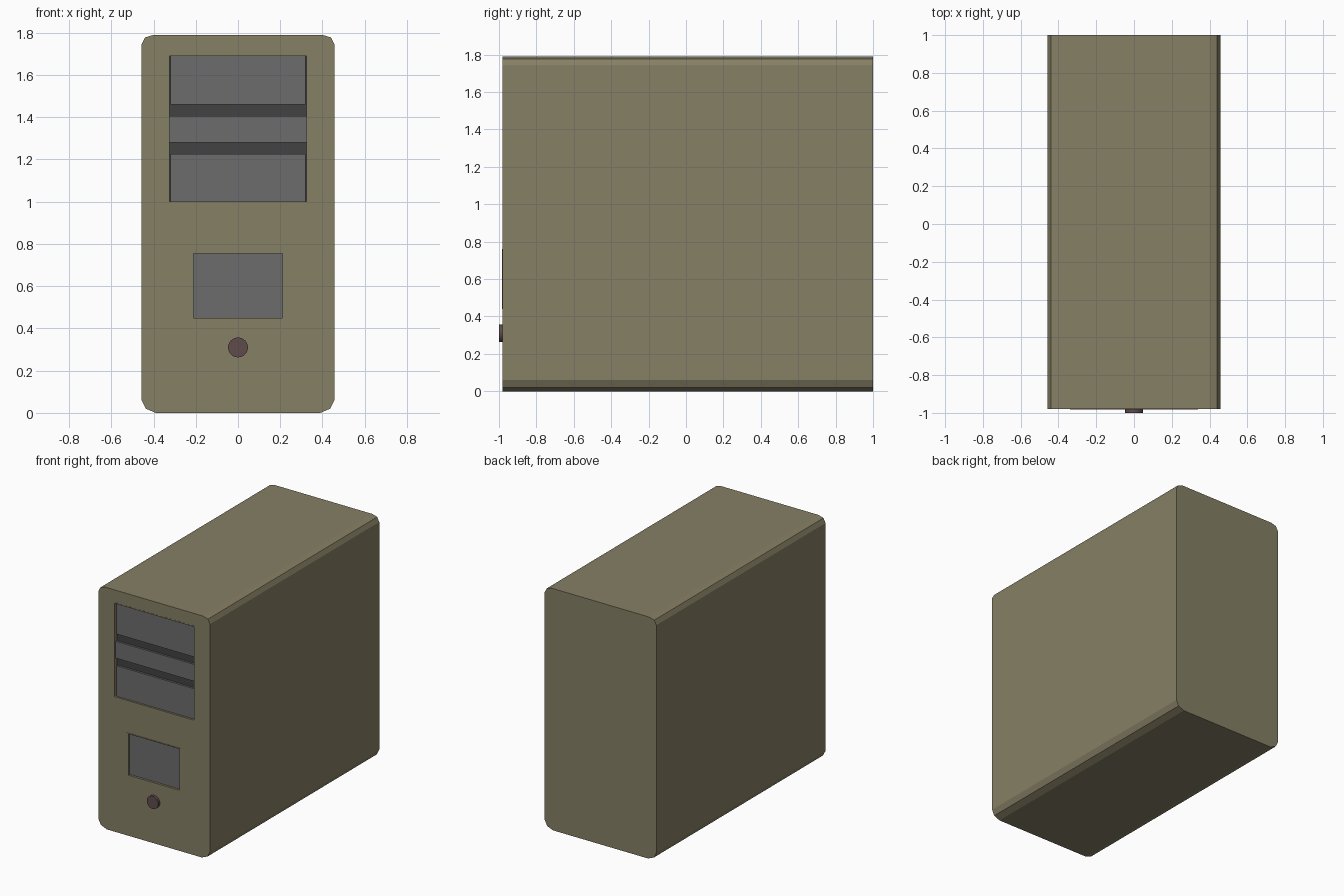
import bpy, bmesh, math

if "Cube" in bpy.data.objects:
    bpy.data.objects.remove(bpy.data.objects["Cube"])

FRONT, BACK = -0.98, 1.0


def material(name, rgb):
    m = bpy.data.materials.new(name)
    m.diffuse_color = (*rgb, 1)
    m.use_nodes = True
    m.node_tree.nodes["Principled BSDF"].inputs["Base Color"].default_value = m.diffuse_color
    return m


OLIVE = material("olive_shell", (0.24, 0.215, 0.13))
GREY = material("grey_panel", (0.15, 0.15, 0.155))
DARK = material("dark_slot", (0.055, 0.055, 0.055))
BROWN = material("button_brown", (0.115, 0.07, 0.07))


def prism(name, points, y0, y1, mat):
    """Extrude an (x, z) outline along y."""
    bm = bmesh.new()
    face = bm.faces.new([bm.verts.new((x, y0, z)) for x, z in points])
    ext = bmesh.ops.extrude_face_region(bm, geom=[face])["geom"]
    verts = [g for g in ext if isinstance(g, bmesh.types.BMVert)]
    bmesh.ops.translate(bm, verts=verts, vec=(0, y1 - y0, 0))
    bmesh.ops.recalc_face_normals(bm, faces=bm.faces)
    me = bpy.data.meshes.new(name)
    bm.to_mesh(me)
    bm.free()
    me.materials.append(mat)
    ob = bpy.data.objects.new(name, me)
    bpy.context.collection.objects.link(ob)
    return ob


def box(name, w, z0, z1, y0, y1, mat):
    return prism(name, [(-w, z0), (w, z0), (w, z1), (-w, z1)], y0, y1, mat)


def cut(target, cutter):
    mod = target.modifiers.new("cut", 'BOOLEAN')
    mod.operation, mod.solver, mod.object = 'DIFFERENCE', 'EXACT', cutter
    bpy.context.view_layer.objects.active = target
    bpy.ops.object.modifier_apply(modifier=mod.name)
    bpy.data.objects.remove(cutter)


# Case shell: outline with two-step chamfered corners, mirrored in x
half = [(0.39, 0), (0.437, 0.02), (0.457, 0.06),
        (0.457, 1.745), (0.44, 1.778), (0.40, 1.79)]
case = prism("case", half + [(-x, z) for x, z in reversed(half)], FRONT, BACK, OLIVE)

# Openings with thin rims: name, half width, z range, rim width, rim height
for name, w, z0, z1, rim, lift in (("drive_bay", 0.325, 1.0, 1.69, 0.014, 0.001),
                                   ("lower_bay", 0.21, 0.45, 0.755, 0.01, 0.003)):
    cut(case, box("cutter", w, z0, z1, FRONT - 0.1, FRONT + 0.04, OLIVE))
    frame = box(name + "_frame", w + rim, z0 - rim, z1 + rim * 0.6,
                FRONT - lift, FRONT + 0.01, OLIVE)
    cut(frame, box("cutter", w, z0, z1, FRONT - 0.1, FRONT + 0.1, OLIVE))

# Drive bay: dark backing showing as slots between three covers
box("drive_slots", 0.325, 1.0, 1.69, FRONT + 0.028, FRONT + 0.04, DARK)
for name, w, z0, z1 in (("lower_drive_cover", 0.32, 1.0, 1.225),
                        ("middle_drive_cover", 0.325, 1.28, 1.405),
                        ("upper_drive_cover", 0.32, 1.46, 1.69)):
    box(name, w, z0, z1, FRONT + 0.013, FRONT + 0.035, GREY)

# Lower panel
box("lower_panel", 0.21, 0.45, 0.755, FRONT + 0.013, FRONT + 0.04, GREY)

# Power button
ring = [(0.047 * math.cos(i * math.tau / 32), 0.31 + 0.047 * math.sin(i * math.tau / 32))
        for i in range(32)]
button = prism("power_button", ring, -1.0, FRONT + 0.01, BROWN)
button.select_set(True)
bpy.context.view_layer.objects.active = button
bpy.ops.object.shade_smooth_by_angle()
